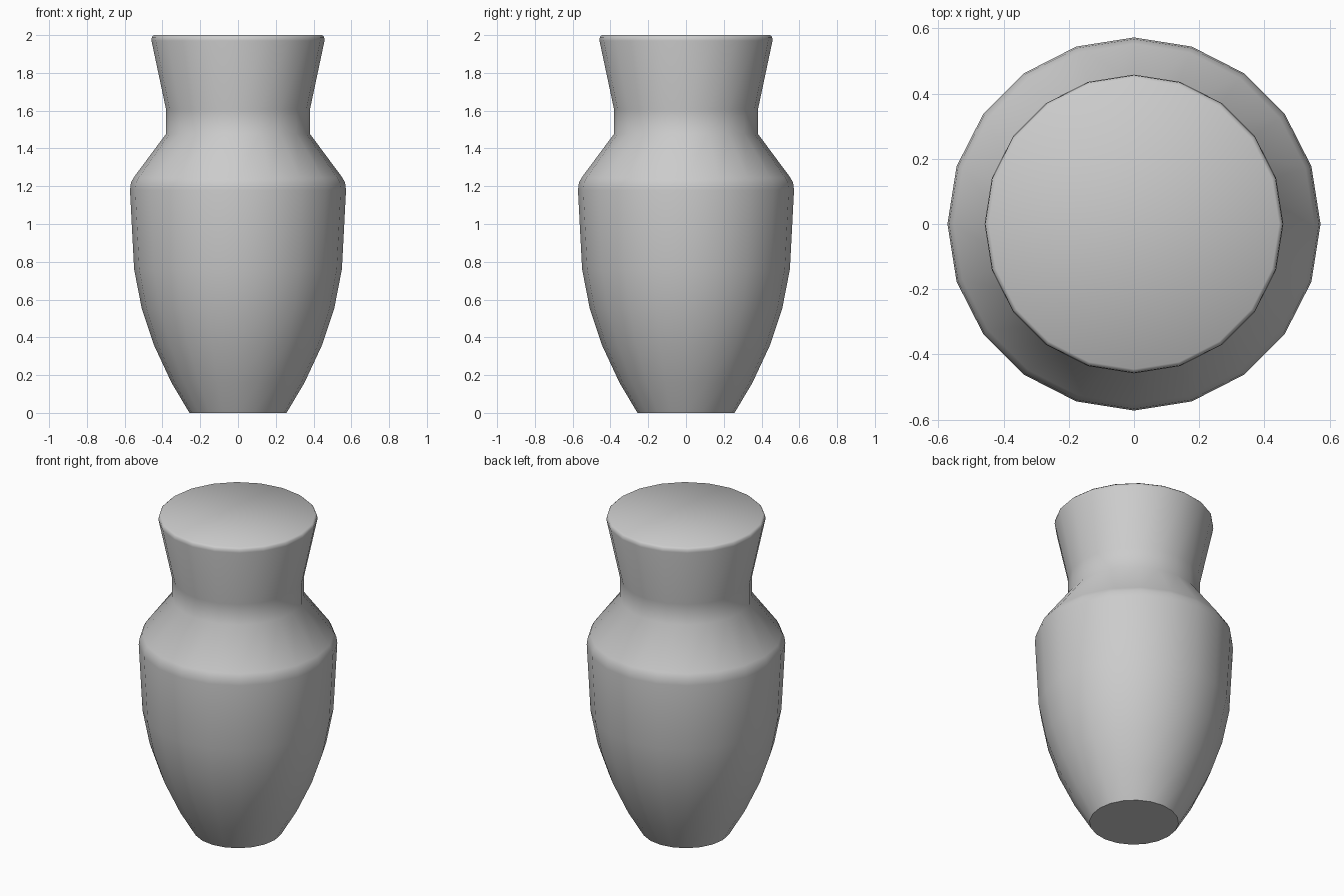
import bpy, bmesh
from math import cos, sin, pi, radians

if "Cube" in bpy.data.objects:
    bpy.data.objects.remove(bpy.data.objects["Cube"])

SIDES = 20

# Outer profile from foot to lip: (radius, height)
PROFILE = [
    (0.257, 0.0), (0.352, 0.16), (0.444, 0.357), (0.509, 0.55), (0.55, 0.76),
    (0.572, 1.18), (0.567, 1.218), (0.553, 1.245),      # belly and rounded shoulder
    (0.381, 1.477), (0.381, 1.607),                     # neck
    (0.458, 1.97), (0.456, 1.99), (0.445, 2.0),         # flared lip
]

# Vase body: stacked rings closed by flat caps
bm = bmesh.new()
rings = [[bm.verts.new((r * cos(2 * pi * i / SIDES), r * sin(2 * pi * i / SIDES), z))
          for i in range(SIDES)] for r, z in PROFILE]
for low, high in zip(rings, rings[1:]):
    for i in range(SIDES):
        j = (i + 1) % SIDES
        bm.faces.new((low[i], low[j], high[j], high[i]))
bm.faces.new(rings[0][::-1])
bm.faces.new(rings[-1])

mesh = bpy.data.meshes.new("vase")
bm.to_mesh(mesh)
bm.free()
vase = bpy.data.objects.new("vase", mesh)
bpy.context.collection.objects.link(vase)

# Smooth walls, sharp foot edge
bpy.context.view_layer.objects.active = vase
vase.select_set(True)
bpy.ops.object.shade_smooth_by_angle(angle=radians(50))
